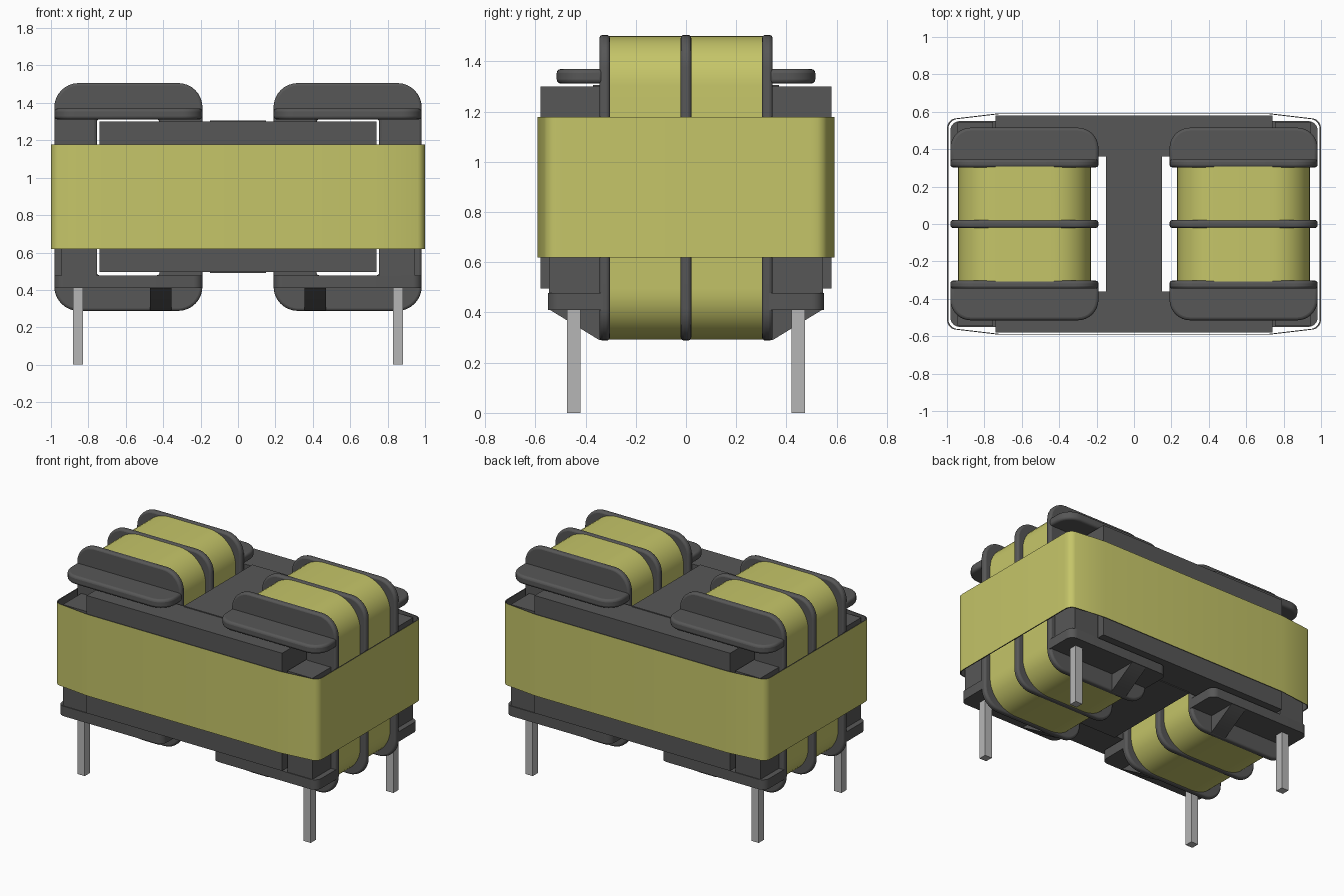
import bpy, bmesh, math

cube = bpy.data.objects.get("Cube")
if cube:
    bpy.data.objects.remove(cube, do_unlink=True)


def material(name, rgb, rough=0.6):
    m = bpy.data.materials.new(name)
    m.use_nodes = True
    m.diffuse_color = (*rgb, 1)
    node = next(n for n in m.node_tree.nodes if n.type == 'BSDF_PRINCIPLED')
    node.inputs["Base Color"].default_value = (*rgb, 1)
    node.inputs["Roughness"].default_value = rough
    return m


DARK = material("dark grey", (0.095, 0.095, 0.095))
YELLOW = material("tape yellow", (0.56, 0.56, 0.14))
METAL = material("pin metal", (0.47, 0.47, 0.47))


def finish(name, bm, mats, bevel=0.0, smooth=True):
    bmesh.ops.recalc_face_normals(bm, faces=bm.faces)
    me = bpy.data.meshes.new(name)
    bm.to_mesh(me)
    bm.free()
    ob = bpy.data.objects.new(name, me)
    bpy.context.collection.objects.link(ob)
    for m in mats:
        me.materials.append(m)
    if bevel:
        b = ob.modifiers.new("rounded_edges", 'BEVEL')
        b.width, b.segments = bevel, 3
        b.limit_method, b.angle_limit = 'ANGLE', math.radians(50)
    if smooth:
        bpy.ops.object.select_all(action='DESELECT')
        ob.select_set(True)
        bpy.context.view_layer.objects.active = ob
        bpy.ops.object.shade_smooth_by_angle(angle=math.radians(35))
    return ob


def box(name, x, y, z, mat=DARK):
    bm = bmesh.new()
    bmesh.ops.create_cube(bm, size=1)
    for v in bm.verts:
        v.co = [lo + (c + 0.5) * (hi - lo) for c, (lo, hi) in zip(v.co, (x, y, z))]
    return finish(name, bm, [mat], smooth=False)


def rounded_rect(x0, x1, y0, y1, radii, n=8):
    """Corner radii start at the lower left and go anticlockwise."""
    pts = []
    for i, r in enumerate(radii):
        cx = x0 + r if i in (0, 3) else x1 - r
        cy = y0 + r if i < 2 else y1 - r
        steps = n if r > 0 else 0
        for k in range(steps + 1):
            a = math.pi + math.pi / 2 * (i + k / max(steps, 1))
            pts.append((cx + r * math.cos(a), cy + r * math.sin(a)))
    return pts


def prism(name, loops, axis, lo, hi, mat=DARK, bevel=0.0):
    """Extrude an outline, with optional hole loops, along x, y or z."""
    place = {'x': lambda a, b: (lo, a, b), 'y': lambda a, b: (a, lo, b),
             'z': lambda a, b: (a, b, lo)}[axis]
    bm = bmesh.new()
    for loop in loops:
        vs = [bm.verts.new(place(*p)) for p in loop]
        for i, v in enumerate(vs):
            bm.edges.new((v, vs[(i + 1) % len(vs)]))
    if len(loops) == 1:
        bm.faces.new(vs)
    else:
        bmesh.ops.triangle_fill(bm, edges=bm.edges[:], use_beauty=True)
    ext = bmesh.ops.extrude_face_region(bm, geom=bm.faces[:])
    for g in ext["geom"]:
        if isinstance(g, bmesh.types.BMVert):
            g.co['xyz'.index(axis)] = hi
    return finish(name, bm, [mat], bevel)


def span(a, b, s):
    return tuple(sorted((a * s, b * s)))


def window(s, grow=0.0):
    return rounded_rect(*span(0.42 - grow, 0.755 + grow, s),
                        0.478 - grow, 1.312 + grow, (0, 0, 0, 0))


# Magnetic core: two yokes, a centre leg and two wound legs
box("core_centre_leg", (-0.15, 0.15), (-0.37, 0.37), (0.49, 1.306))
for s, end in ((-1, "front"), (1, "back")):
    box(f"core_yoke_{end}", (-0.74, 0.74), span(0.36, 0.58, s), (0.495, 1.30))

for s, side in ((-1, "right"), (1, "left")):
    box(f"core_leg_{side}", span(0.43, 0.74, s), (-0.37, 0.37), (0.495, 1.30))

    # Winding on a hollow bobbin tube
    cx = span(0.23, 0.94, s)
    prism(f"winding_{side}",
          [rounded_rect(*cx, 0.293, 1.501, [0.2] * 4, 10), window(s, 0.02)],
          'y', -0.31, 0.31, YELLOW)
    prism(f"bobbin_tube_{side}", [window(s, 0.02), window(s)], 'y', -0.32, 0.32)

    # Bobbin flanges
    fx = span(0.19, 0.982, s)
    for y0, y1, place in ((-0.345, -0.303, "front"), (-0.021, 0.021, "middle"),
                          (0.303, 0.345, "back")):
        prism(f"flange_{place}_{side}",
              [rounded_rect(*fx, 0.288, 1.506, [0.13] * 4), window(s)],
              'y', y0, y1, DARK, 0.014)

    for t, end in ((-1, "front"), (1, "back")):
        tag = f"{end}_{side}"
        # Upper lip
        r = (0.11, 0.11, 0, 0) if t < 0 else (0, 0, 0.11, 0.11)
        prism(f"upper_lip_{tag}", [rounded_rect(*fx, *span(0.33, 0.515, t), r)],
              'z', 1.312, 1.37, DARK, 0.016)
        # Pin shelf, corner post and pin
        r = (0.05, 0.05, 0, 0) if t < 0 else (0, 0, 0.05, 0.05)
        prism(f"pin_shelf_{tag}", [rounded_rect(*fx, *span(0.33, 0.55, t), r)],
              'z', 0.41, 0.478)
        box(f"corner_post_{tag}", span(0.755, 0.945, s), span(0.33, 0.545, t), (0.47, 1.17))
        box(f"pin_{tag}", span(0.828, 0.883, s), span(0.42, 0.475, t), (0, 0.42), METAL)
        # Sloped rib under the shelf
        prism(f"shelf_rib_{tag}",
              [[(0.33 * t, 0.29), (0.345 * t, 0.29), (0.545 * t, 0.412), (0.33 * t, 0.412)]],
              'x', *span(0.355, 0.47, s))

# Tape wrapped round the whole core: yellow outside, dark inside
quarter = [(1.0, 0.0), (1.0, 0.50)]
quarter += [(0.95 + 0.05 * math.cos(a), 0.51 + 0.055 * math.sin(a))
            for a in (math.radians(d) for d in (15, 30, 45, 60, 78))]
quarter += [(0.73, 0.591)]
half = quarter + [(-x, y) for x, y in reversed(quarter)]
outline = half + [(-x, -y) for x, y in half[1:-1]]
bm = bmesh.new()
rings = [[bm.verts.new((x * k, y * k, z)) for x, y in outline]
         for k, z in ((1, 0.62), (1, 1.178), (0.993, 1.178), (0.993, 0.62))]
for j in range(4):
    for i in range(len(outline)):
        k = (i + 1) % len(outline)
        f = bm.faces.new((rings[j][i], rings[j][k],
                          rings[(j + 1) % 4][k], rings[(j + 1) % 4][i]))
        f.material_index = 0 if j == 0 else 1
finish("outer_tape", bm, [YELLOW, DARK])
